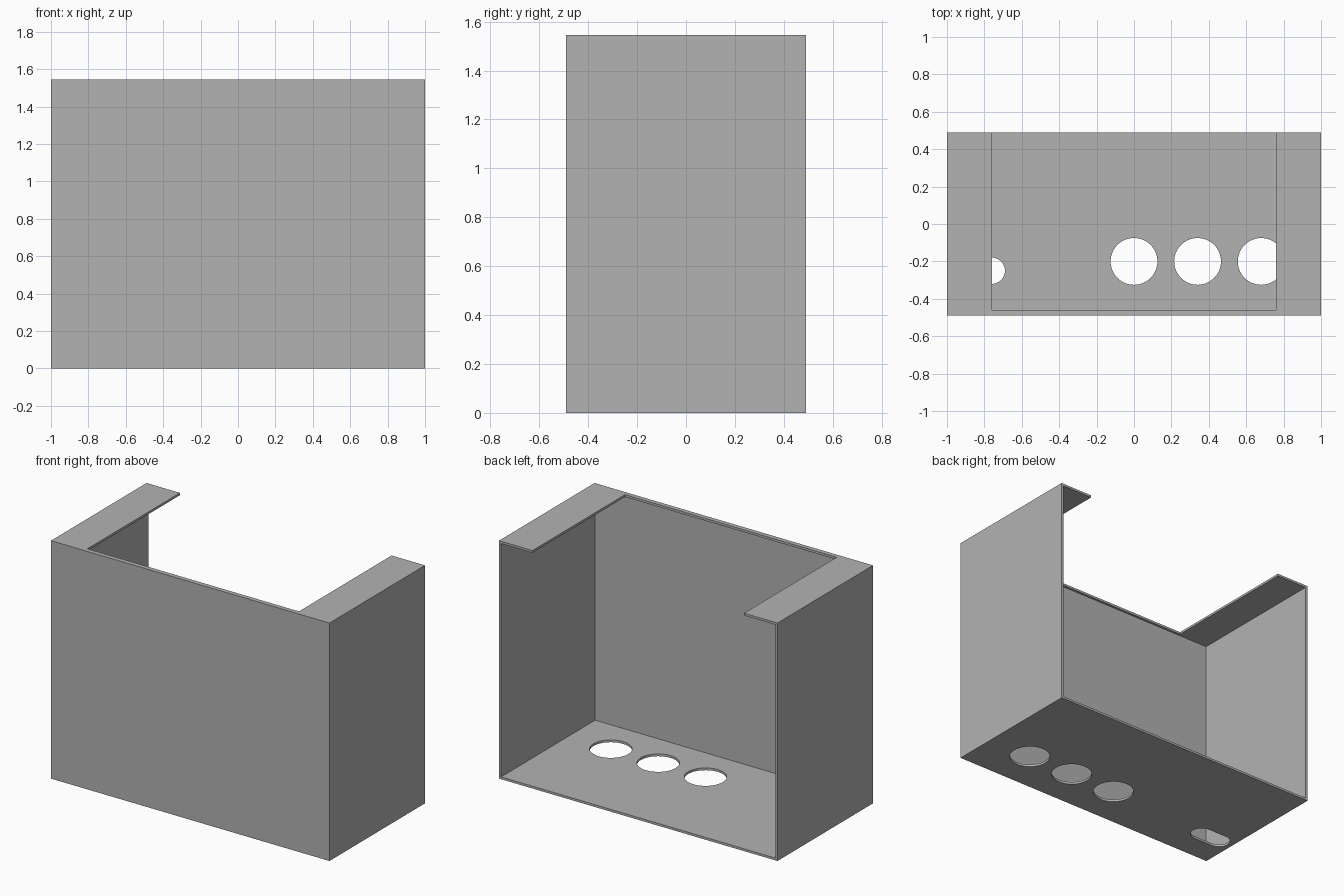
import bpy
import bmesh
from math import cos, sin, pi

if "Cube" in bpy.data.objects:
    bpy.data.objects.remove(bpy.data.objects["Cube"], do_unlink=True)

W, D, H = 2.0, 0.98, 1.545      # overall size
T = 0.015                       # sheet thickness
LIP = 0.03                      # folded lip along the top of the front
OPEN_X = 0.76                   # half width of the top opening
BEYOND = 0.2                    # overshoot of the cutters

grey = bpy.data.materials.new("sheet grey")
grey.use_nodes = True
grey.diffuse_color = (0.448, 0.448, 0.448, 1)
grey.node_tree.nodes["Principled BSDF"].inputs["Base Color"].default_value = grey.diffuse_color


def prism(name, outline, z0, z1):
    """Extrude a flat counter-clockwise outline from z0 to z1."""
    bm = bmesh.new()
    base = bm.faces.new([bm.verts.new((x, y, z0)) for x, y in outline])
    top = bmesh.ops.extrude_face_region(bm, geom=[base])
    verts = [v for v in top["geom"] if isinstance(v, bmesh.types.BMVert)]
    bmesh.ops.translate(bm, verts=verts, vec=(0, 0, z1 - z0))
    bmesh.ops.recalc_face_normals(bm, faces=bm.faces)
    mesh = bpy.data.meshes.new(name)
    bm.to_mesh(mesh)
    bm.free()
    mesh.materials.append(grey)
    obj = bpy.data.objects.new(name, mesh)
    bpy.context.collection.objects.link(obj)
    return obj


def rectangle(x, y0, y1):
    return [(-x, y0), (x, y0), (x, y1), (-x, y1)]


def slot(x0, x1, y, r, n=32):
    """Round-ended outline; a circle when both centres match."""
    def arc(cx, start, steps):
        return [(cx + r * cos(start + pi * i / n), y + r * sin(start + pi * i / n))
                for i in range(steps)]
    if x0 == x1:
        return arc(x0, 0, 2 * n)
    return arc(x1, -pi / 2, n + 1) + arc(x0, pi / 2, n + 1)


# Folded sheet body, open at the back
front, back = -D / 2, D / 2
body = prism("enclosure", rectangle(W / 2, front, back), 0, H)

# Hollow interior and top opening between the two flanges
cutters = [
    prism("interior_cutter", rectangle(W / 2 - T, front + T, back + BEYOND), T, H - T),
    prism("opening_cutter", rectangle(OPEN_X, front + LIP, back + BEYOND), H - 2 * T, H + BEYOND),
]

# Three round holes and one cable slot in the floor
for i in range(3):
    cutters.append(prism("hole_cutter", slot(0.34 * i, 0.34 * i, -0.2, 0.125), -BEYOND, BEYOND))
cutters.append(prism("slot_cutter", slot(-0.90, -0.76, -0.25, 0.07), -BEYOND, BEYOND))

for cutter in cutters:
    cutter.hide_render = True
    mod = body.modifiers.new(cutter.name, "BOOLEAN")
    mod.operation = "DIFFERENCE"
    mod.solver = "EXACT"
    mod.object = cutter

# Bake the cuts and drop the cutters
bpy.context.view_layer.update()
cut_mesh = bpy.data.meshes.new_from_object(body.evaluated_get(bpy.context.evaluated_depsgraph_get()))
body.modifiers.clear()
body.data = cut_mesh
for cutter in cutters:
    bpy.data.objects.remove(cutter, do_unlink=True)

# Smooth hole rims, sharp folds
bpy.ops.object.select_all(action="DESELECT")
body.select_set(True)
bpy.context.view_layer.objects.active = body
bpy.ops.object.shade_smooth_by_angle(angle=pi / 6)
